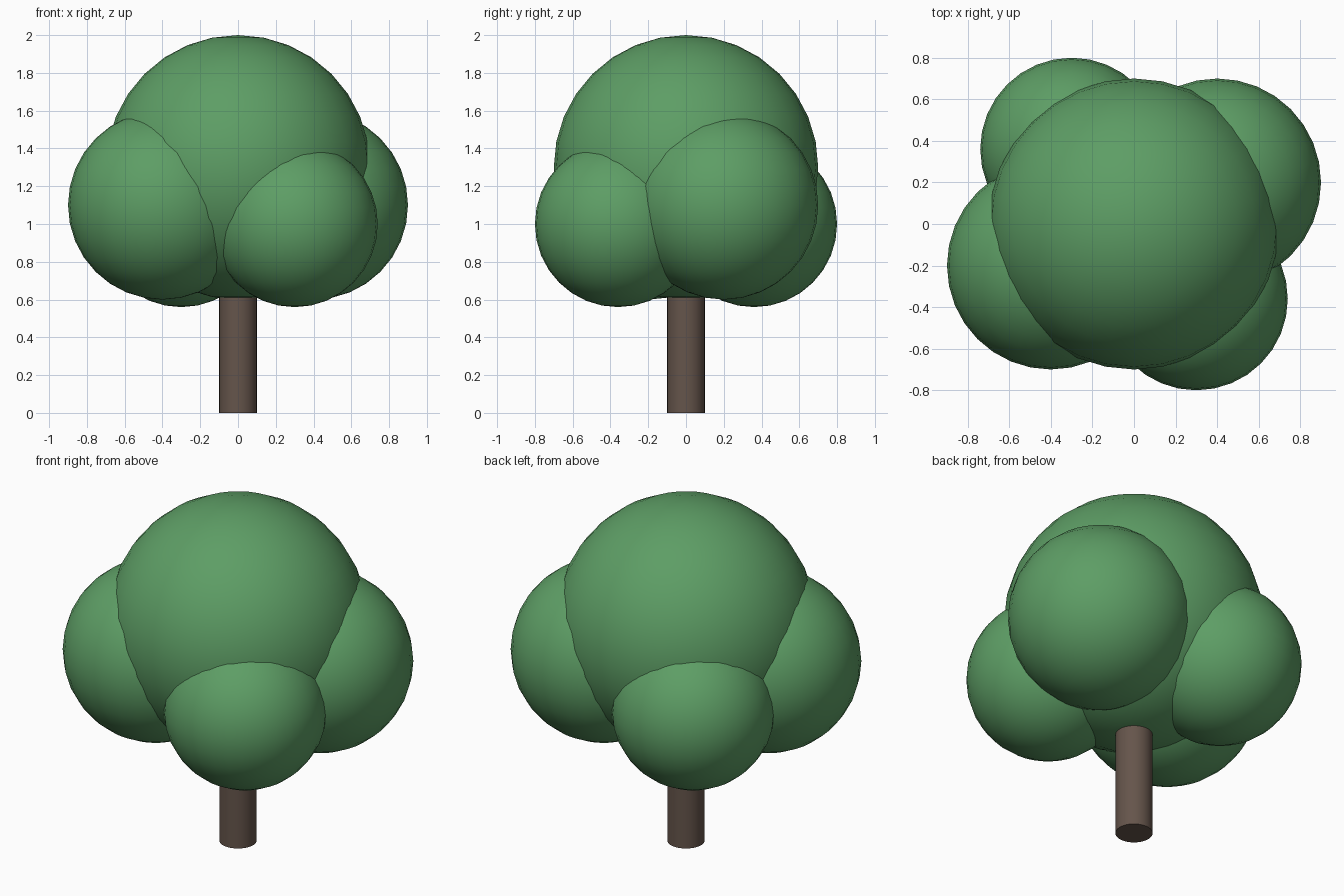
import bpy

if "Cube" in bpy.data.objects:
    bpy.data.objects.remove(bpy.data.objects["Cube"])


def material(name, color):
    mat = bpy.data.materials.new(name)
    mat.diffuse_color = (*color, 1.0)
    mat.use_nodes = True
    mat.node_tree.nodes["Principled BSDF"].inputs["Base Color"].default_value = mat.diffuse_color
    return mat


leaf = material("leaf_green", (0.11, 0.34, 0.13))
bark = material("bark_brown", (0.13, 0.09, 0.07))


def finish(name, mat):
    obj = bpy.context.object
    obj.name = name
    obj.data.materials.append(mat)
    bpy.ops.object.shade_smooth_by_angle()


def foliage(name, radius, location):
    bpy.ops.mesh.primitive_uv_sphere_add(
        segments=32, ring_count=16, radius=radius, location=location)
    finish(name, leaf)


# Trunk, running up into the crown
bpy.ops.mesh.primitive_cylinder_add(
    vertices=32, radius=0.1, depth=0.8, location=(0, 0, 0.4))
finish("trunk", bark)

# Main crown
foliage("crown", 0.7, (0, 0, 1.3))

# Leaf clumps in opposite pairs around the trunk
for side, s in (("right", 1), ("left", -1)):
    foliage(f"large_clump_{side}", 0.5, (0.4 * s, 0.2 * s, 1.1))
    foliage(f"small_clump_{side}", 0.44, (0.3 * s, -0.36 * s, 1.0))
